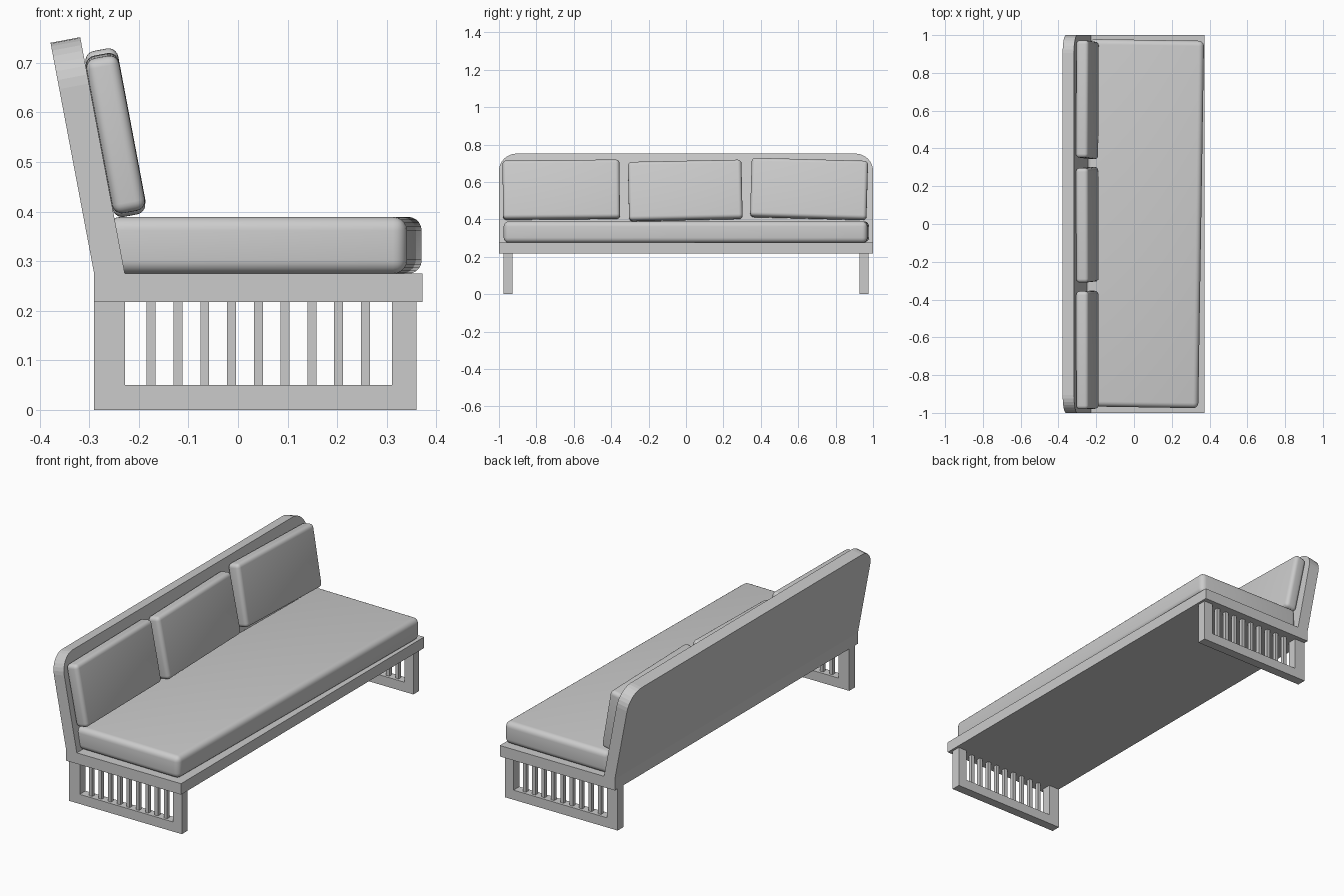
import bpy, bmesh
from math import radians, sin, cos, pi
from mathutils import Matrix, Vector

if "Cube" in bpy.data.objects:
    bpy.data.objects.remove(bpy.data.objects["Cube"])


def finish(name, bm):
    bmesh.ops.recalc_face_normals(bm, faces=bm.faces[:])
    me = bpy.data.meshes.new(name)
    bm.to_mesh(me)
    bm.free()
    ob = bpy.data.objects.new(name, me)
    bpy.context.collection.objects.link(ob)
    return ob


def add_box(bm, x0, x1, y0, y1, z0, z1):
    m = Matrix.Translation(((x0 + x1) / 2, (y0 + y1) / 2, (z0 + z1) / 2))
    m = m @ Matrix.Diagonal((x1 - x0, y1 - y0, z1 - z0, 1))
    bmesh.ops.create_cube(bm, size=1, matrix=m)


def cushion(name, center, size, radius, rot):
    bm = bmesh.new()
    add_box(bm, *[s * v / 2 for v in size for s in (-1, 1)])
    bmesh.ops.bevel(bm, geom=bm.edges[:], offset=radius, segments=5,
                    profile=0.5, affect='EDGES', clamp_overlap=True)
    ob = finish(name, bm)
    ob.location = center
    ob.rotation_euler = [radians(a) for a in rot]
    bpy.ops.object.select_all(action='DESELECT')
    ob.select_set(True)
    bpy.context.view_layer.objects.active = ob
    bpy.ops.object.shade_smooth_by_angle(angle=radians(40))


# Base platform
bm = bmesh.new()
add_box(bm, -0.29, 0.372, -1, 1, 0.218, 0.275)
finish("base_platform", bm)

# Leaning back panel with rounded top corners
TILT = radians(10.7)
up = Vector((-sin(TILT), 0, cos(TILT)))
R, H, N = 0.095, 0.485, 8
outline = [(-1, 0), (1, 0)]
for cy, a0 in ((1 - R, 0), (R - 1, pi / 2)):
    for i in range(N + 1):
        a = a0 + i * pi / 2 / N
        outline.append((cy + R * cos(a), H - R + R * sin(a)))
bm = bmesh.new()
layers = []
for x, drop in ((-0.228, 0), (-0.29, 0.0115)):
    layers.append([bm.verts.new(Vector((x, y, 0.275)) + up * (s - drop if s > 0 else 0))
                   for y, s in outline])
front, back = layers
bm.faces.new(front)
bm.faces.new(back[::-1])
for i in range(len(outline)):
    j = (i + 1) % len(outline)
    bm.faces.new((front[i], front[j], back[j], back[i]))
finish("back_panel", bm)

# End leg frames with upright slats
for side, label in ((-1, "left"), (1, "right")):
    y0, y1 = sorted((side * 0.928, side * 0.976))
    bm = bmesh.new()
    add_box(bm, -0.29, -0.228, y0, y1, 0, 0.218)
    add_box(bm, 0.31, 0.36, y0, y1, 0, 0.218)
    add_box(bm, -0.228, 0.31, y0, y1, 0, 0.05)
    finish(label + "_leg_frame", bm)
    bm = bmesh.new()
    for i in range(9):
        x = -0.175 + i * 0.054
        add_box(bm, x - 0.009, x + 0.009, side * 0.952 - 0.01, side * 0.952 + 0.01, 0.05, 0.218)
    finish(label + "_leg_slats", bm)

# Seat cushion, lying slightly askew
cushion("seat_cushion", (0.053, 0.002, 0.332), (0.605, 1.945, 0.115), 0.028, (0, 0, -0.9))

# Three back cushions, each rolled a little
for i, (y, width, z, roll) in enumerate(((-0.667, 0.625, 0.558, 0.5),
                                         (-0.004, 0.607, 0.554, 1.2),
                                         (0.658, 0.622, 0.562, -1.6))):
    cushion("back_cushion_%d" % (i + 1), (-0.247, y, z), (0.067, width, 0.318),
            0.02, (roll, -10.7, 0))
